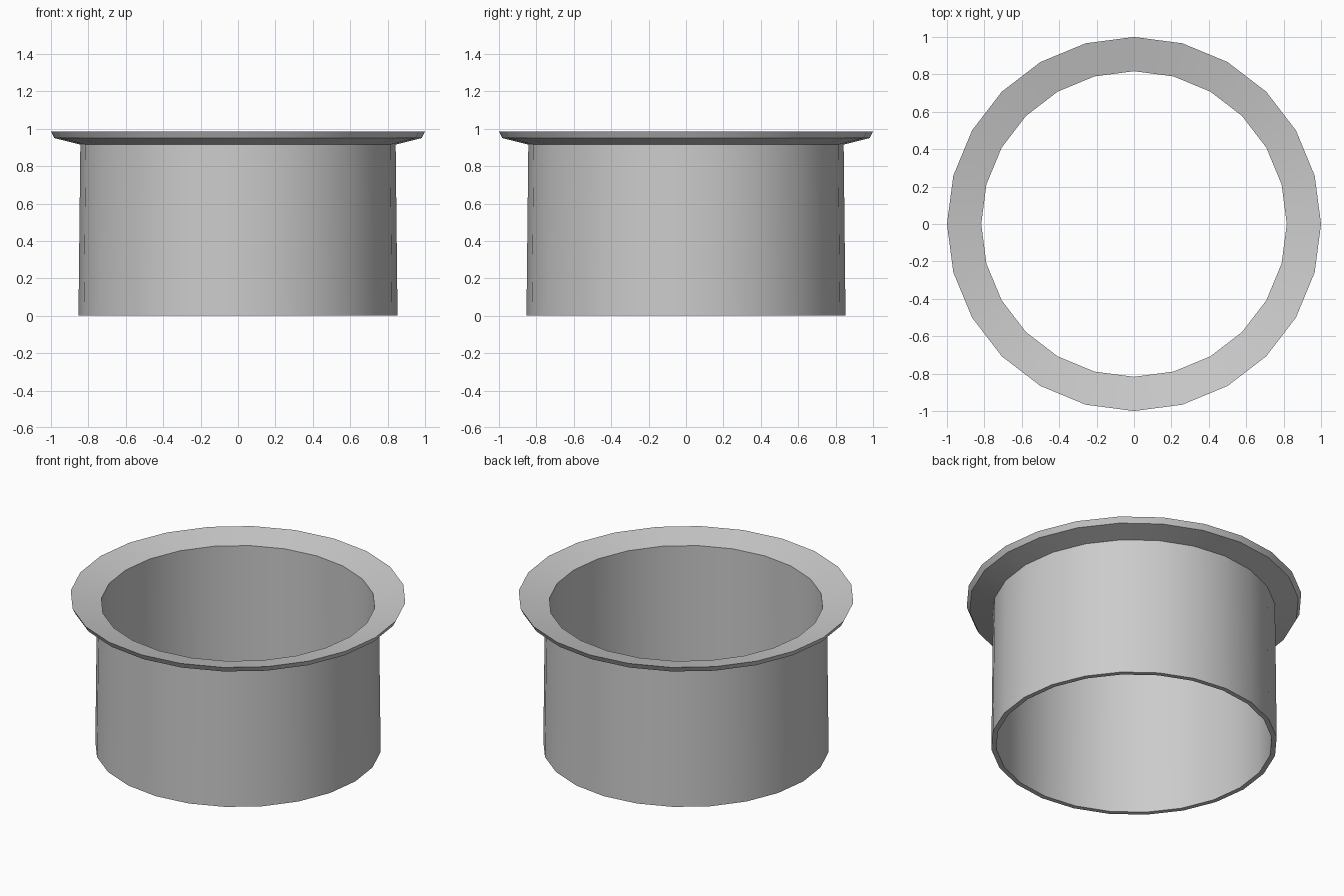
import bpy, bmesh
from math import sin, cos, tau, radians

if "Cube" in bpy.data.objects:
    bpy.data.objects.remove(bpy.data.objects["Cube"])

SIDES = 24
# Closed cross-section (radius, height): sleeve wall with a dished, undercut rim
PROFILE = [(0.853, 0), (0.843, 0.915), (0.982, 0.95), (1.0, 0.985),
           (0.817, 0.942), (0.823, 0)]

# Revolve the cross-section into rings
bm = bmesh.new()
rings = [[bm.verts.new((r * cos(tau * i / SIDES), r * sin(tau * i / SIDES), z))
          for i in range(SIDES)] for r, z in PROFILE]
for k, lower in enumerate(rings):
    upper = rings[(k + 1) % len(rings)]
    for i in range(SIDES):
        j = (i + 1) % SIDES
        bm.faces.new((lower[i], lower[j], upper[j], upper[i]))
bmesh.ops.recalc_face_normals(bm, faces=bm.faces)

mesh = bpy.data.meshes.new("flanged_sleeve")
bm.to_mesh(mesh)
bm.free()
sleeve = bpy.data.objects.new("flanged_sleeve", mesh)
bpy.context.collection.objects.link(sleeve)

# Smooth round walls, crisp rim edges
bpy.context.view_layer.objects.active = sleeve
sleeve.select_set(True)
bpy.ops.object.shade_smooth_by_angle(angle=radians(30))
